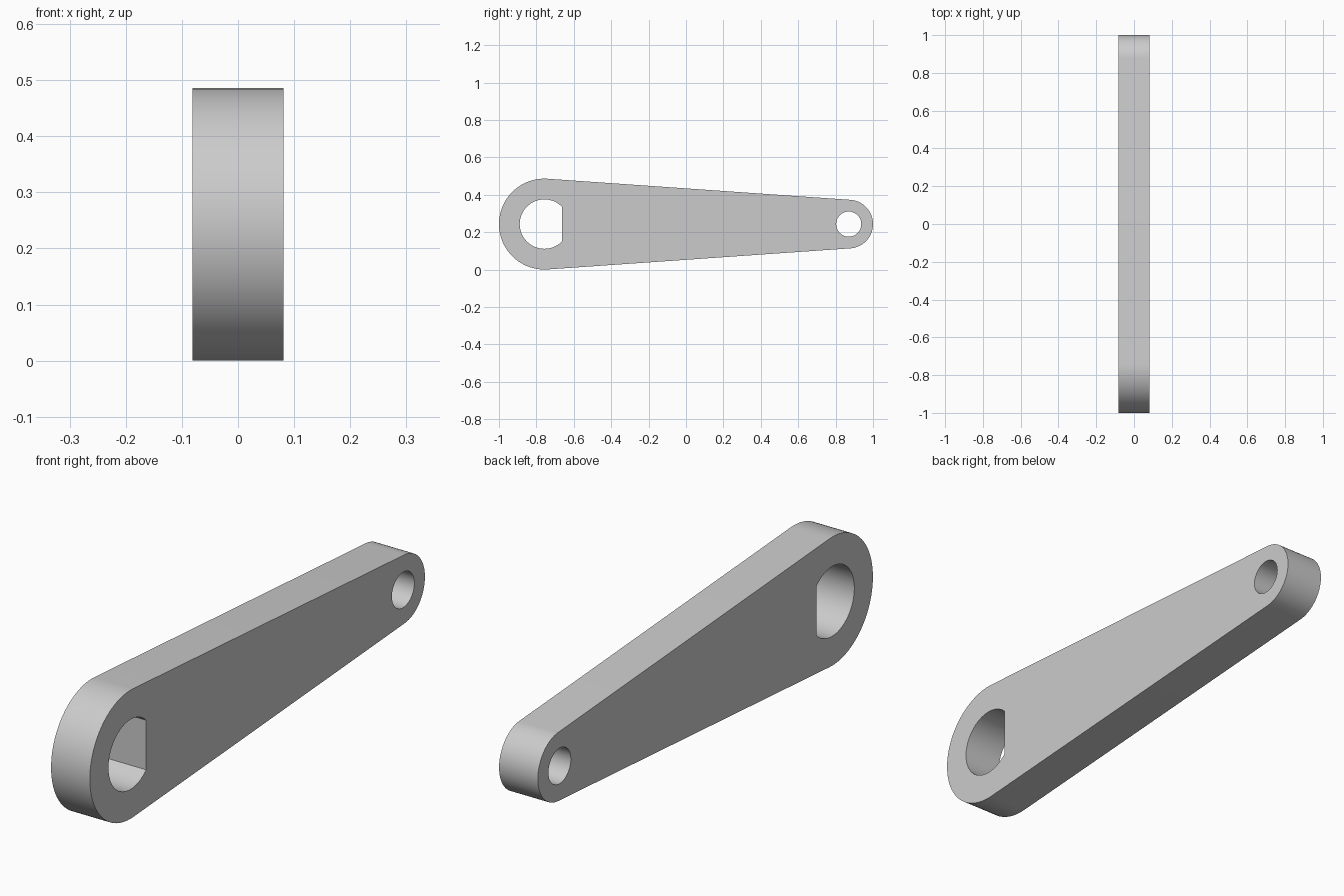
import bpy
import bmesh
from math import acos, asin, cos, sin, pi
from mathutils import Vector

if "Cube" in bpy.data.objects:
    bpy.data.objects.remove(bpy.data.objects["Cube"], do_unlink=True)

HALF_WIDTH = 0.081
MID_Z = 0.243
BIG_Y, BIG_R, BIG_HOLE = -0.757, 0.243, 0.132
SMALL_Y, SMALL_R, SMALL_HOLE = 0.87, 0.13, 0.067
FLAT_Y = -0.664


def arc(center_y, radius, start, end, steps):
    """Points along an arc in the side plane, angles measured from +y."""
    angles = [start + (end - start) * i / steps for i in range(steps + 1)]
    return [Vector((-HALF_WIDTH, center_y + radius * cos(a), MID_Z + radius * sin(a)))
            for a in angles]


# Profiles: tangent-sided tapered outline, D-shaped hole, round hole
tangent = pi / 2 - asin((BIG_R - SMALL_R) / (SMALL_Y - BIG_Y))
flat = acos((FLAT_Y - BIG_Y) / BIG_HOLE)
outline = (arc(BIG_Y, BIG_R, tangent, 2 * pi - tangent, 48)
           + arc(SMALL_Y, SMALL_R, -tangent, tangent, 48))
d_hole = arc(BIG_Y, BIG_HOLE, flat, 2 * pi - flat, 48)
round_hole = arc(SMALL_Y, SMALL_HOLE, 0, 2 * pi, 48)[:-1]

# Fill the side face between the loops, then extrude it across the width
bm = bmesh.new()
edges = []
for loop in (outline, d_hole, round_hole):
    verts = [bm.verts.new(p) for p in loop]
    edges += [bm.edges.new((v, verts[i - 1])) for i, v in enumerate(verts)]
bmesh.ops.triangle_fill(bm, edges=edges, use_beauty=True)
result = bmesh.ops.extrude_face_region(bm, geom=bm.faces[:], use_keep_orig=True)
moved = [g for g in result["geom"] if isinstance(g, bmesh.types.BMVert)]
bmesh.ops.translate(bm, verts=moved, vec=(2 * HALF_WIDTH, 0, 0))
bmesh.ops.recalc_face_normals(bm, faces=bm.faces[:])
mesh = bpy.data.meshes.new("lever_arm")
bm.to_mesh(mesh)
bm.free()

lever = bpy.data.objects.new("lever_arm", mesh)
bpy.context.collection.objects.link(lever)

# Plain grey finish
grey = bpy.data.materials.new("light_grey")
grey.use_nodes = True
color = (0.6, 0.6, 0.6, 1)
grey.diffuse_color = color
grey.node_tree.nodes["Principled BSDF"].inputs["Base Color"].default_value = color
mesh.materials.append(grey)

# Smooth round walls with crisp rims
bpy.ops.object.select_all(action="DESELECT")
lever.select_set(True)
bpy.context.view_layer.objects.active = lever
bpy.ops.object.shade_smooth_by_angle(angle=pi / 6)
